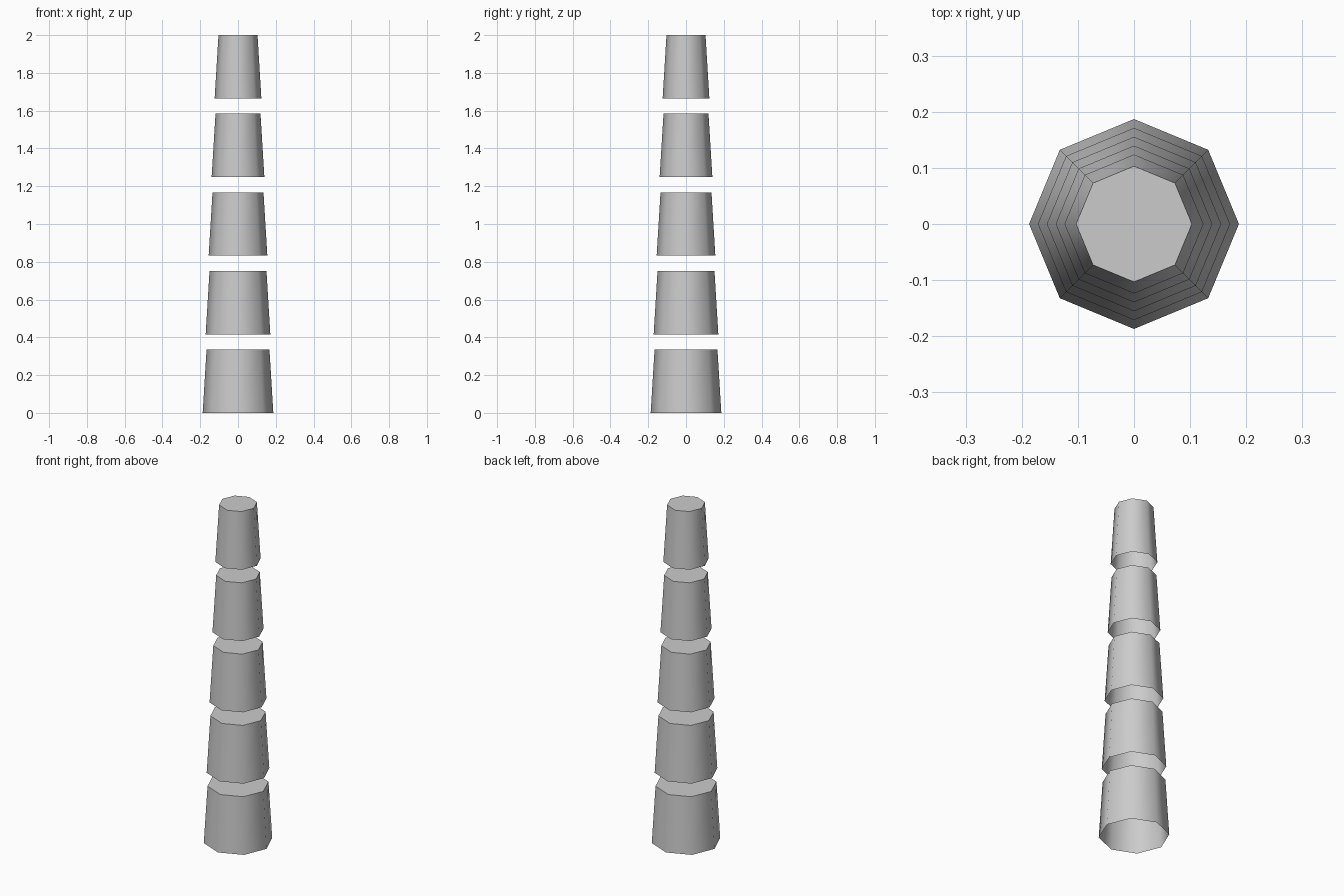
import bpy, bmesh, math

if "Cube" in bpy.data.objects:
    bpy.data.objects.remove(bpy.data.objects["Cube"])

SIDES, COUNT = 8, 5
HEIGHT, PITCH = 0.336, 0.416          # segment height and spacing
BASE_R, STEP_R, TAPER = 0.187, 0.0158, 0.0205

grey = bpy.data.materials.new("mid_grey")
grey.diffuse_color = (0.6, 0.6, 0.6, 1)
grey.use_nodes = True
grey.node_tree.nodes["Principled BSDF"].inputs["Base Color"].default_value = grey.diffuse_color


def segment(name, z, r_low, r_high):
    """Tapered octagonal cup: closed on top, open underneath."""
    bm = bmesh.new()
    rings = []
    for r, h in ((r_low, z), (r_high, z + HEIGHT)):
        rings.append([bm.verts.new((r * math.cos(i * math.tau / SIDES),
                                    r * math.sin(i * math.tau / SIDES), h))
                      for i in range(SIDES)])
    low, high = rings
    for i in range(SIDES):
        j = (i + 1) % SIDES
        bm.faces.new((low[i], low[j], high[j], high[i]))
    bm.faces.new(high)
    mesh = bpy.data.meshes.new(name)
    bm.to_mesh(mesh)
    bm.free()
    mesh.materials.append(grey)
    obj = bpy.data.objects.new(name, mesh)
    bpy.context.collection.objects.link(obj)
    # Smooth walls, crisp top rim
    bpy.ops.object.select_all(action='DESELECT')
    obj.select_set(True)
    bpy.context.view_layer.objects.active = obj
    bpy.ops.object.shade_smooth_by_angle(angle=math.radians(60))


# Stack of separate, shrinking segments
for k in range(COUNT):
    r = BASE_R - k * STEP_R
    segment(f"tower_segment_{k + 1}", k * PITCH, r, r - TAPER)
